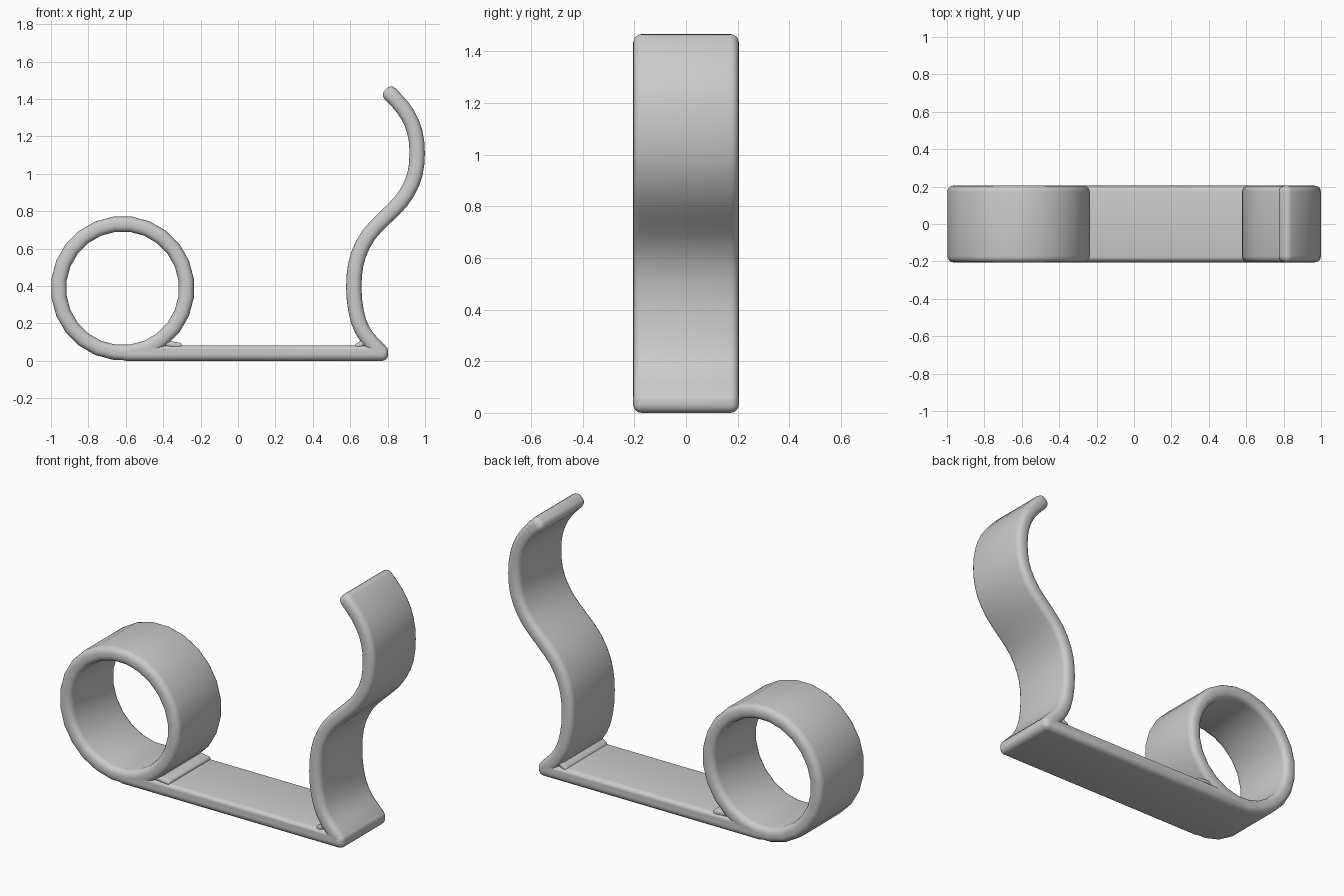
import bpy, bmesh, math
from mathutils import Vector

if "Cube" in bpy.data.objects:
    bpy.data.objects.remove(bpy.data.objects["Cube"], do_unlink=True)

grey = bpy.data.materials.new("light grey plastic")
grey.use_nodes = True
grey.diffuse_color = (0.6, 0.6, 0.6, 1)
grey.node_tree.nodes["Principled BSDF"].inputs["Base Color"].default_value = (0.6, 0.6, 0.6, 1)

HALF_WIDTH = 0.205
HALF_THICK = 0.041
ROUND = 0.033


def section(half_w, half_t, radius):
    """Rounded rectangle: list of (across, thickness) offsets."""
    pts = []
    for k, (sx, sy) in enumerate([(1, 1), (-1, 1), (-1, -1), (1, -1)]):
        for i in range(5):
            a = math.pi / 2 * (k + i / 4)
            pts.append((sx * (half_w - radius) + radius * math.cos(a),
                        sy * (half_t - radius) + radius * math.sin(a)))
    return pts


def smooth_path(points, steps):
    """Catmull-Rom curve through (x, z) points."""
    p = [Vector(q) for q in points]
    p = [2 * p[0] - p[1]] + p + [2 * p[-1] - p[-2]]
    out = []
    for a, b, c, d in zip(p, p[1:], p[2:], p[3:]):
        for i in range(steps):
            t = i / steps
            out.append(0.5 * (2 * b + (c - a) * t + (2 * a - 5 * b + 4 * c - d) * t * t
                              + (3 * b - a - 3 * c + d) * t ** 3))
    return out + [p[-2]]


def strip(name, path, closed=False, half_w=HALF_WIDTH, half_t=HALF_THICK, radius=ROUND):
    """Sweep a rounded flat strip along a path in the xz plane."""
    n = len(path)
    stations = []
    for i, p in enumerate(path):
        before = path[i - 1] if closed or i else p
        after = path[(i + 1) % n] if closed or i < n - 1 else p
        stations.append((p, (after - before).normalized(), 0))
    if not closed:
        # rounded ends
        first, last = stations[0], stations[-1]
        for i in range(1, 4):
            a = math.pi / 2 * i / 3
            reach, inset = radius * math.sin(a), radius * 0.9 * (1 - math.cos(a))
            stations.insert(0, (first[0] - first[1] * reach, first[1], inset))
            stations.append((last[0] + last[1] * reach, last[1], inset))
    bm = bmesh.new()
    rings = []
    for p, t, inset in stations:
        profile = section(half_w - inset, half_t - inset, radius - inset)
        rings.append([bm.verts.new((p.x - t.y * v, u, p.y + t.x * v)) for u, v in profile])
    pairs = list(zip(rings, rings[1:]))
    if closed:
        pairs.append((rings[-1], rings[0]))
    else:
        bm.faces.new(rings[0])
        bm.faces.new(rings[-1])
    for a, b in pairs:
        for j in range(len(a)):
            k = (j + 1) % len(a)
            bm.faces.new((a[j], a[k], b[k], b[j]))
    bmesh.ops.recalc_face_normals(bm, faces=bm.faces)
    mesh = bpy.data.meshes.new(name)
    bm.to_mesh(mesh)
    bm.free()
    mesh.materials.append(grey)
    obj = bpy.data.objects.new(name, mesh)
    bpy.context.collection.objects.link(obj)
    return obj


def line(a, b):
    return [Vector(a), Vector(b)]


# Flat base strip
body = strip("clip_body", line((-0.6, 0.041), (0.77, 0.041)))

# Round holder loop
loop = [Vector((-0.617 + 0.343 * math.cos(a), 0.388 + 0.345 * math.sin(a)))
        for a in (math.tau * (i + 0.5) / 24 for i in range(24))]
ring = strip("holder_ring", loop, closed=True)

# Wavy spring arm
arm = strip("spring_arm", smooth_path([
    (0.76, 0.05), (0.69, 0.125), (0.645, 0.21), (0.622, 0.33), (0.622, 0.46),
    (0.645, 0.57), (0.70, 0.675), (0.78, 0.76), (0.87, 0.85), (0.93, 0.95),
    (0.955, 1.05), (0.955, 1.17), (0.93, 1.27), (0.88, 1.355), (0.813, 1.428)], 2))

# Fillets where the strips meet
fillets = [strip("fillet", line(a, b), half_w=0.19, half_t=0.016, radius=0.014)
           for a, b in [((-0.38, 0.09), (-0.315, 0.082)),
                        ((-0.50, 0.074), (-0.41, 0.125)),
                        ((0.64, 0.078), (0.68, 0.105))]]

# Fuse everything into one body
parts = [ring, arm] + fillets
for part in parts:
    mod = body.modifiers.new("union", 'BOOLEAN')
    mod.operation = 'UNION'
    mod.solver = 'EXACT'
    mod.object = part
bpy.context.view_layer.objects.active = body
body.select_set(True)
for mod in list(body.modifiers):
    bpy.ops.object.modifier_apply(modifier=mod.name)
for part in parts:
    bpy.data.objects.remove(part, do_unlink=True)

bpy.ops.object.select_all(action='DESELECT')
body.select_set(True)
bpy.ops.object.shade_smooth_by_angle(angle=math.radians(40))
